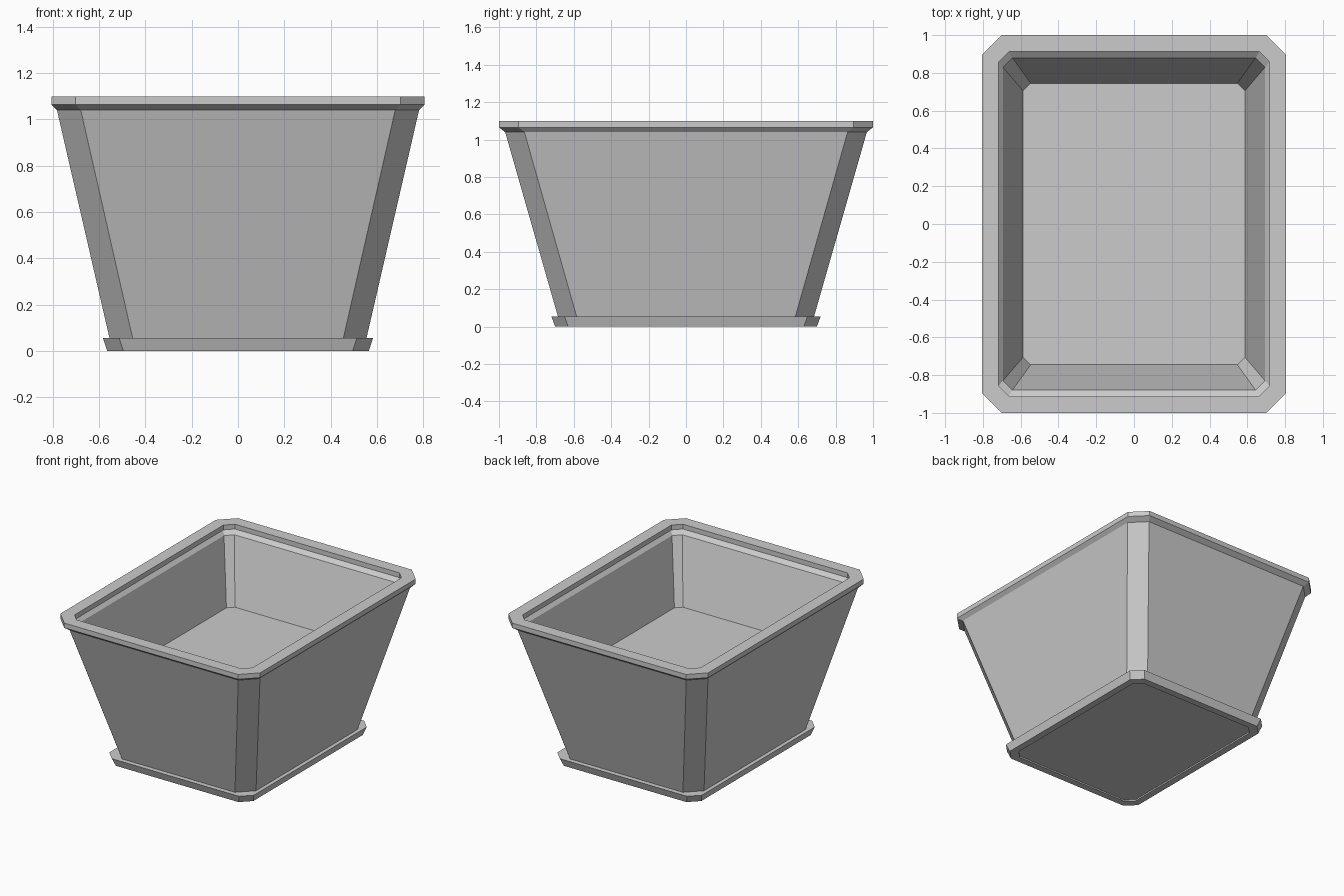
import bpy
import bmesh

if "Cube" in bpy.data.objects:
    bpy.data.objects.remove(bpy.data.objects["Cube"])


def ring(bm, hx, hy, c, z):
    """Chamfered rectangle: half sizes hx, hy, corner cut c, height z."""
    pts = [(hx, c - hy), (hx, hy - c), (hx - c, hy), (c - hx, hy),
           (-hx, hy - c), (-hx, c - hy), (c - hx, -hy), (hx - c, -hy)]
    return [bm.verts.new((x, y, z)) for x, y in pts]


def loft(name, sections):
    """Skin a closed shell through stacked chamfered rectangles."""
    bm = bmesh.new()
    rings = [ring(bm, *s) for s in sections]
    for a, b in zip(rings, rings[1:]):
        for i in range(8):
            j = (i + 1) % 8
            bm.faces.new((a[i], a[j], b[j], b[i]))
    bm.faces.new(rings[0])
    bm.faces.new(rings[-1])
    bmesh.ops.recalc_face_normals(bm, faces=bm.faces)
    mesh = bpy.data.meshes.new(name)
    bm.to_mesh(mesh)
    bm.free()
    obj = bpy.data.objects.new(name, mesh)
    bpy.context.collection.objects.link(obj)
    return obj


# One continuous planter shell: (half x, half y, corner cut, z)
loft("planter", [
    # underside, slightly recessed
    (0.515, 0.65, 0.055, 0.01),
    (0.515, 0.65, 0.055, 0.0),
    # flared foot
    (0.565, 0.70, 0.07, 0.0),
    (0.583, 0.72, 0.07, 0.055),
    # outer walls
    (0.555, 0.685, 0.10, 0.055),
    (0.782, 0.967, 0.103, 1.04),
    # rim
    (0.806, 1.0, 0.105, 1.065),
    (0.806, 1.0, 0.105, 1.10),
    (0.718, 0.912, 0.055, 1.10),
    (0.718, 0.912, 0.055, 1.065),
    # inner walls down to the soil floor
    (0.694, 0.88, 0.05, 1.04),
    (0.587, 0.745, 0.04, 0.59),
])
